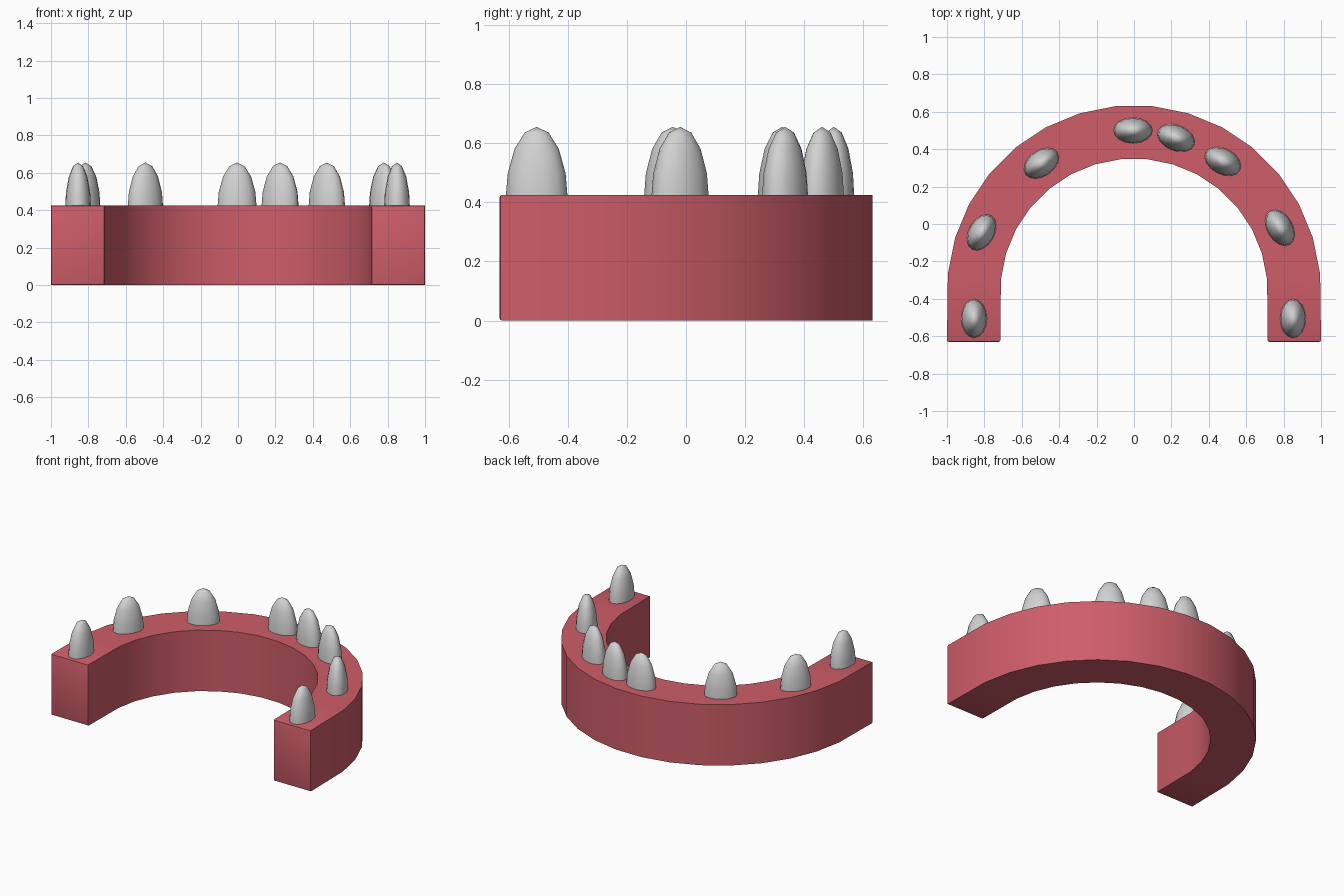
import bpy, bmesh
from math import sin, cos, radians, pi

cube = bpy.data.objects.get("Cube")
if cube:
    bpy.data.objects.remove(cube)

GUM_TOP = 0.425
ARC_Y = -0.365      # centre of the arch curve
END_Y = -0.63       # open ends of the arch


def material(name, rgb):
    m = bpy.data.materials.new(name)
    m.use_nodes = True
    m.diffuse_color = (*rgb, 1)
    m.node_tree.nodes["Principled BSDF"].inputs["Base Color"].default_value = (*rgb, 1)
    return m


def finish(name, bm, mat, angle):
    bmesh.ops.recalc_face_normals(bm, faces=bm.faces)
    mesh = bpy.data.meshes.new(name)
    bm.to_mesh(mesh)
    bm.free()
    mesh.materials.append(mat)
    ob = bpy.data.objects.new(name, mesh)
    bpy.context.collection.objects.link(ob)
    bpy.ops.object.select_all(action='DESELECT')
    ob.select_set(True)
    bpy.context.view_layer.objects.active = ob
    bpy.ops.object.shade_smooth_by_angle(angle=radians(angle))
    return ob


def arch_outline(radius):
    """Half of a 32-sided circle with straight legs, from right to left."""
    arc = [pi * (i + 0.5) / 16 for i in range(16)]
    pts = [(radius * cos(a), ARC_Y + radius * sin(a)) for a in arc]
    return [(radius, END_Y)] + pts + [(-radius, END_Y)]


gum_pink = material("gum pink", (0.62, 0.11, 0.14))
tooth_white = material("tooth white", (0.65, 0.65, 0.65))

# Gum: horseshoe strip raised to a solid block
bm = bmesh.new()
outer = [bm.verts.new((x, y, 0)) for x, y in arch_outline(1.0)]
inner = [bm.verts.new((x, y, 0)) for x, y in arch_outline(0.715)]
for i in range(len(outer) - 1):
    bm.faces.new((outer[i], outer[i + 1], inner[i + 1], inner[i]))
raised = bmesh.ops.extrude_face_region(bm, geom=bm.faces[:])
top_verts = [v for v in raised["geom"] if isinstance(v, bmesh.types.BMVert)]
bmesh.ops.translate(bm, verts=top_verts, vec=(0, 0, GUM_TOP))

# Softened rims on the two end faces
end_edges = [e for e in bm.edges if all(abs(v.co.y - END_Y) < 0.001 for v in e.verts)]
bmesh.ops.bevel(bm, geom=end_edges, offset=0.008, segments=2, profile=0.5,
                affect='EDGES')
finish("gum", bm, gum_pink, 35)

# Teeth: tall rounded pegs, each given as x, y and turn in degrees
teeth = {
    "right_back_tooth": (-0.855, -0.505, 90),
    "right_side_tooth": (-0.815, -0.045, 60),
    "right_front_tooth": (-0.495, 0.325, 35),
    "middle_tooth": (-0.005, 0.50, 0),
    "left_inner_front_tooth": (0.225, 0.46, -22),
    "left_outer_front_tooth": (0.475, 0.335, -28),
    "left_side_tooth": (0.78, -0.02, -60),
    "left_back_tooth": (0.85, -0.505, 90),
}
for name, (x, y, turn) in teeth.items():
    bm = bmesh.new()
    bmesh.ops.create_uvsphere(bm, u_segments=16, v_segments=8, radius=1)
    bmesh.ops.scale(bm, verts=bm.verts, vec=(0.106, 0.07, 0.255))
    tooth = finish(name, bm, tooth_white, 60)
    tooth.location = (x, y, 0.4)
    tooth.rotation_euler.z = radians(turn)
